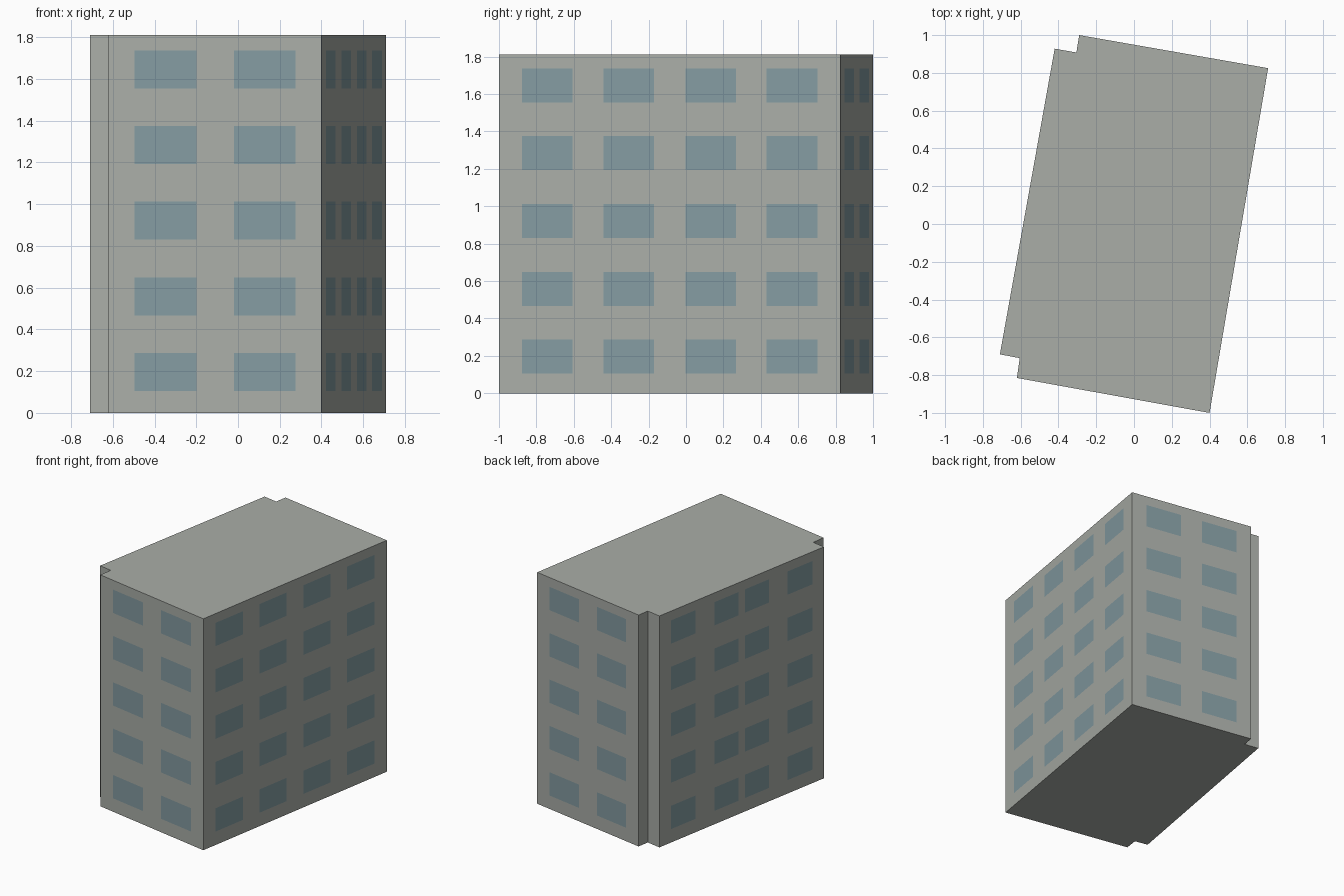
import bpy
import bmesh
from mathutils import Vector

cube = bpy.data.objects.get("Cube")
if cube:
    bpy.data.objects.remove(cube, do_unlink=True)


def make_material(name, colour):
    mat = bpy.data.materials.new(name)
    mat.use_nodes = True
    mat.diffuse_color = (*colour, 1)
    bsdf = mat.node_tree.nodes["Principled BSDF"]
    bsdf.inputs["Base Color"].default_value = (*colour, 1)
    bsdf.inputs["Roughness"].default_value = 0.8
    return mat


concrete = make_material("grey concrete", (0.40, 0.42, 0.39))
glass = make_material("blue grey glass", (0.23, 0.33, 0.36))

HEIGHT = 1.81
FLOORS = 5
STOREY = 0.3625
SILL, WINDOW_HEIGHT = 0.105, 0.182

# Window edges as fractions along each kind of wall
SHORT = [0.122, 0.412, 0.588, 0.878]
RIGHT = [0.067, 0.216, 0.306, 0.454, 0.546, 0.694, 0.784, 0.933]
LEFT = [0.07, 0.22, 0.335, 0.48, 0.52, 0.665, 0.78, 0.93]

# Footprint corners, counter-clockwise, each with the windows of the wall it starts
footprint = [
    ((-0.62, -0.815), SHORT),   # front wall
    ((0.40, -1.0), RIGHT),      # long wall on +x
    ((0.71, 0.825), SHORT),     # back wall
    ((-0.29, 1.0), []),         # back notch
    ((-0.305, 0.908), []),
    ((-0.42, 0.928), LEFT),     # long wall on -x
    ((-0.71, -0.69), []),       # front notch
    ((-0.605, -0.71), []),
]

levels = [0]
for floor in range(FLOORS):
    sill = SILL + floor * STOREY
    levels += [sill, sill + WINDOW_HEIGHT]
levels.append(HEIGHT)

bm = bmesh.new()
outline = []

# Walls: a grid of panels in which odd columns on odd rows are windows
for i, (corner, windows) in enumerate(footprint):
    start, end = Vector(corner), Vector(footprint[(i + 1) % len(footprint)][0])
    stops = [start.lerp(end, t) for t in [0, *windows, 1]]
    rows = levels if windows else [0, HEIGHT]
    grid = [[bm.verts.new((p.x, p.y, z)) for p in stops] for z in rows]
    for r in range(len(rows) - 1):
        for c in range(len(stops) - 1):
            face = bm.faces.new((grid[r][c], grid[r][c + 1],
                                 grid[r + 1][c + 1], grid[r + 1][c]))
            face.material_index = 1 if r % 2 and c % 2 else 0
    outline += stops[:-1]

# Flat roof and underside
bm.faces.new([bm.verts.new((p.x, p.y, HEIGHT)) for p in outline])
bm.faces.new([bm.verts.new((p.x, p.y, 0)) for p in reversed(outline)])
bmesh.ops.remove_doubles(bm, verts=bm.verts, dist=0.0005)

mesh = bpy.data.meshes.new("apartment_block")
bm.to_mesh(mesh)
bm.free()
mesh.materials.append(concrete)
mesh.materials.append(glass)
block = bpy.data.objects.new("apartment_block", mesh)
bpy.context.collection.objects.link(block)
